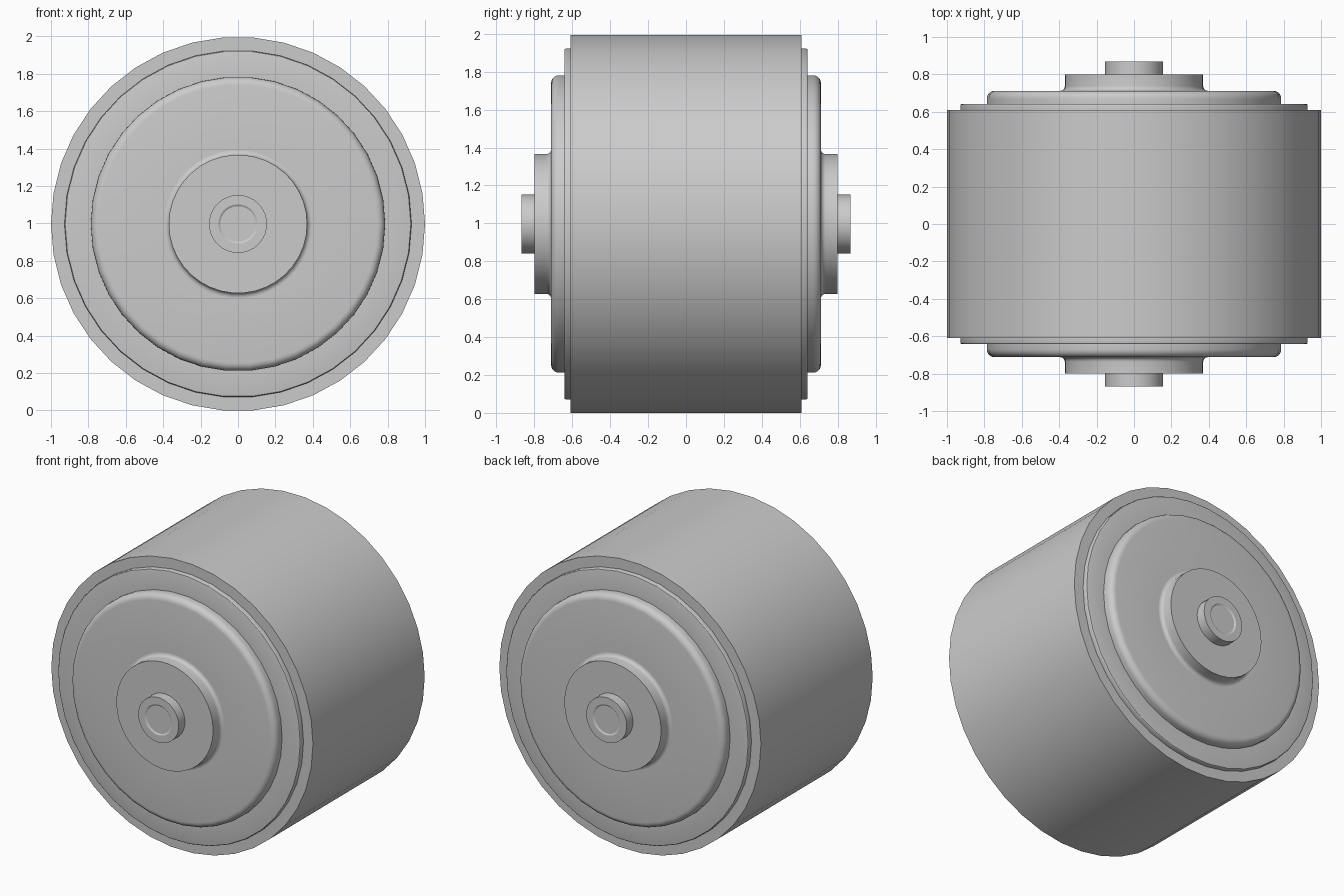
import bpy
import bmesh
from math import cos, sin, pi

if "Cube" in bpy.data.objects:
    bpy.data.objects.remove(bpy.data.objects["Cube"], do_unlink=True)

SIDES = 38
CENTRE_Z = cos(pi / SIDES)

# Plain grey metal
grey = bpy.data.materials.new("grey_metal")
grey.use_nodes = True
colour = (0.6, 0.6, 0.6, 1)
grey.diffuse_color = colour
grey.node_tree.nodes["Principled BSDF"].inputs["Base Color"].default_value = colour


def fillet(r, y, size, start, end, steps=5):
    """Quarter-round profile points (radius, y) around a centre."""
    angles = [start + (end - start) * i / steps for i in range(steps + 1)]
    return [(r + size * cos(a), y + size * sin(a)) for a in angles]


def lathe(name, profile, both_ends=True):
    """Revolve (radius, y) points around the y axis, mirrored to the back."""
    bm = bmesh.new()
    rings = []
    for r, y in profile:
        angles = [2 * pi * j / SIDES for j in range(SIDES)]
        rings.append([bm.verts.new((r * cos(a), y, r * sin(a))) for a in angles])
    for near, far in zip(rings, rings[1:]):
        for j in range(SIDES):
            k = (j + 1) % SIDES
            bm.faces.new((near[j], far[j], far[k], near[k]))
    bmesh.ops.remove_doubles(bm, verts=bm.verts, dist=1e-5)
    mesh = bpy.data.meshes.new(name)
    bm.to_mesh(mesh)
    bm.free()
    mesh.materials.append(grey)
    obj = bpy.data.objects.new(name, mesh)
    obj.location.z = CENTRE_Z
    bpy.context.collection.objects.link(obj)
    bpy.ops.object.select_all(action="DESELECT")
    obj.select_set(True)
    bpy.context.view_layer.objects.active = obj
    bpy.ops.object.shade_smooth_by_angle(angle=pi / 6)
    if both_ends:
        mirror = obj.modifiers.new("both_ends", "MIRROR")
        mirror.use_axis = (False, True, False)
        mirror.use_mirror_merge = False


# Main drum
lathe("drum", [(0.92, -0.61), (1, -0.61), (1, 0.61), (0.92, 0.61)], both_ends=False)

# Thin end plates with a slightly eased rim
lathe("end_plates", [(0.78, -0.642)] + fillet(0.92, -0.634, 0.008, -pi / 2, 0, 3)
      + [(0.928, -0.61)])

# Raised covers with a rounded shoulder
lathe("end_covers", [(0.38, -0.712)] + fillet(0.745, -0.67, 0.042, -pi / 2, 0)
      + [(0.787, -0.64)])

# Hubs flaring into the covers
lathe("hubs", [(0.15, -0.8), (0.37, -0.8)]
      + fillet(0.395, -0.737, 0.025, pi, pi / 2))

# Axle stubs with a shallow centre dimple
lathe("axle_stubs", [(0, -0.862), (0.095, -0.862), (0.105, -0.868),
                     (0.155, -0.868), (0.155, -0.8)])
